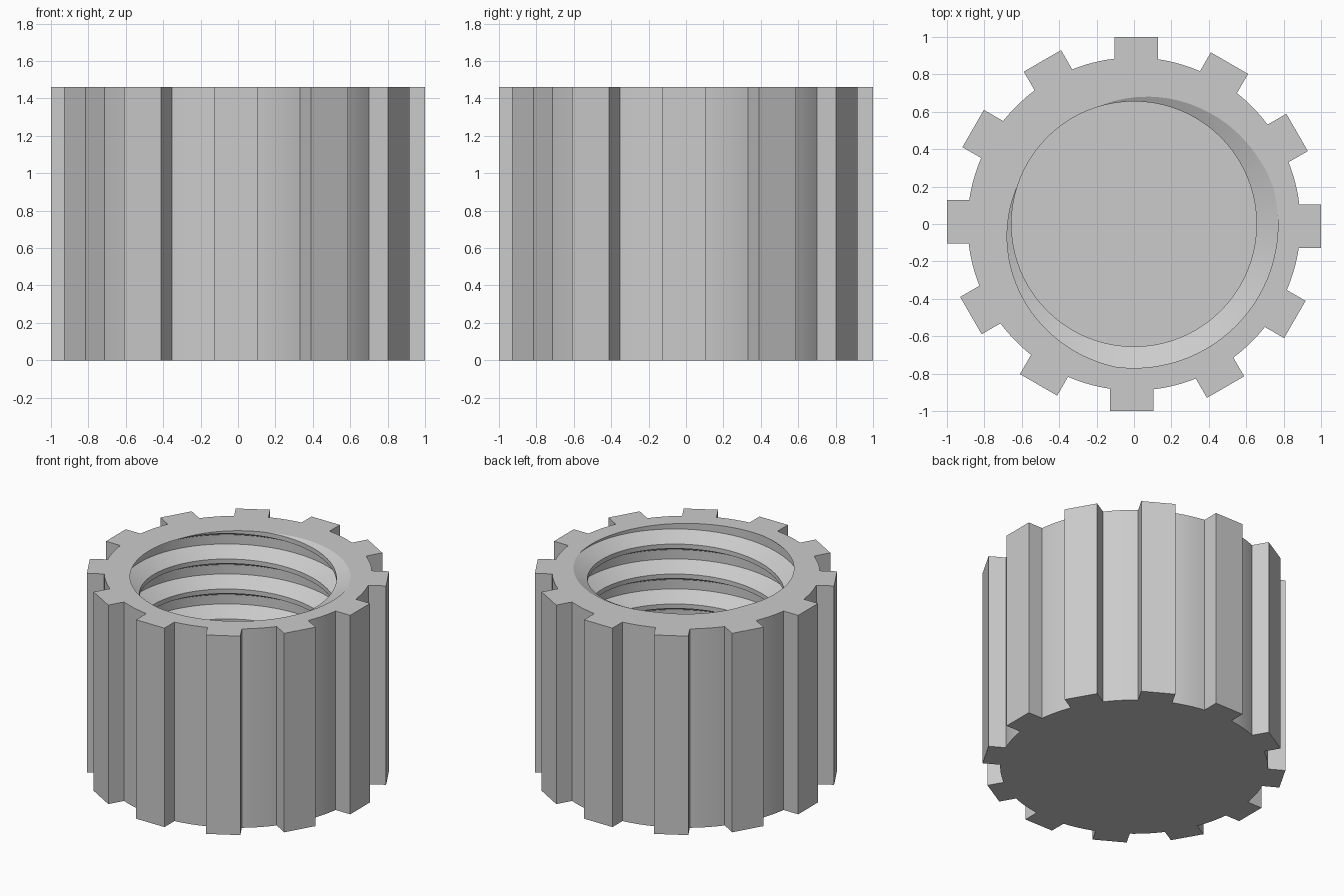
import bpy
import bmesh
from math import sin, cos, asin, sqrt, radians, tau

cube = bpy.data.objects.get("Cube")
if cube:
    bpy.data.objects.remove(cube)

HEIGHT, FLOOR = 1.46, 0.15
RIBS, BODY_R, TIP_R = 12, 0.89, 1.0
RIB_SIDES = (-0.127, 0.103)          # tangential edges of each rib
MINOR_R, MAJOR_R, PITCH = 0.655, 0.77, 0.22
STEPS = 96                           # thread segments per turn

plastic = bpy.data.materials.new("grey plastic")
plastic.use_nodes = True
grey = (0.6, 0.6, 0.6, 1)
plastic.diffuse_color = grey
plastic.node_tree.nodes["Principled BSDF"].inputs["Base Color"].default_value = grey


def ribbed_outline():
    """Counter-clockwise outline of the ribbed wall."""
    points = []
    low, high = RIB_SIDES
    for i in range(RIBS):
        a = tau * i / RIBS
        for radial, t in ((sqrt(BODY_R**2 - low**2), low), (TIP_R, low), (TIP_R, high)):
            points.append((radial * cos(a) - t * sin(a), radial * sin(a) + t * cos(a)))
        start = a + asin(high / BODY_R)
        end = a + tau / RIBS + asin(low / BODY_R)
        for k in range(8):
            b = start + (end - start) * k / 8
            points.append((BODY_R * cos(b), BODY_R * sin(b)))
    return points


def add_thread(bm):
    """Right-handed helical strip, trimmed level at the floor and the rim."""
    # fraction of a pitch below the top, radius: upper flank, crest, lower flank, root
    profile = ((0.04, MAJOR_R), (0.3, MINOR_R), (0.45, MINOR_R), (0.73, MAJOR_R), (1.04, MAJOR_R))
    turns = int((HEIGHT - FLOOR) / PITCH) + 4
    previous = None
    for i in range(turns * STEPS + 1):
        a = tau * i / STEPS
        top = HEIGHT + PITCH * (i / STEPS - turns + 2)
        column = [bm.verts.new((r * cos(a), r * sin(a), top - PITCH * u)) for u, r in profile]
        if previous:
            for k in range(len(profile) - 1):
                bm.faces.new((previous[k], column[k], column[k + 1], previous[k + 1]))
        previous = column
    bmesh.ops.remove_doubles(bm, verts=bm.verts[:], dist=0.0005)
    for z, direction in ((HEIGHT, 1), (FLOOR, -1)):
        bmesh.ops.bisect_plane(bm, geom=bm.verts[:] + bm.edges[:] + bm.faces[:], dist=0.00001,
                               plane_co=(0, 0, z), plane_no=(0, 0, direction), clear_outer=True)


def open_edges(bm, z):
    return [e for e in bm.edges if e.is_boundary
            and all(abs(v.co.z - z) < 0.0005 for v in e.verts)]


bm = bmesh.new()
add_thread(bm)
bmesh.ops.triangle_fill(bm, edges=open_edges(bm, FLOOR), use_beauty=True, normal=(0, 0, 1))

# Ribbed outer wall and closed base
outline = ribbed_outline()
bottom = [bm.verts.new((x, y, 0)) for x, y in outline]
rim = [bm.verts.new((x, y, HEIGHT)) for x, y in outline]
for i in range(len(outline)):
    j = (i + 1) % len(outline)
    bm.faces.new((bottom[i], bottom[j], rim[j], rim[i]))
bm.faces.new(bottom[::-1])

# Flat rim between the wall and the threaded bore
bmesh.ops.triangle_fill(bm, edges=open_edges(bm, HEIGHT), use_beauty=True, normal=(0, 0, 1))
bmesh.ops.recalc_face_normals(bm, faces=bm.faces[:])

mesh = bpy.data.meshes.new("ribbed_screw_cap")
bm.to_mesh(mesh)
bm.free()
mesh.materials.append(plastic)
cap = bpy.data.objects.new("ribbed_screw_cap", mesh)
bpy.context.collection.objects.link(cap)
bpy.ops.object.select_all(action="DESELECT")
cap.select_set(True)
bpy.context.view_layer.objects.active = cap
bpy.ops.object.shade_smooth_by_angle(angle=radians(25))
